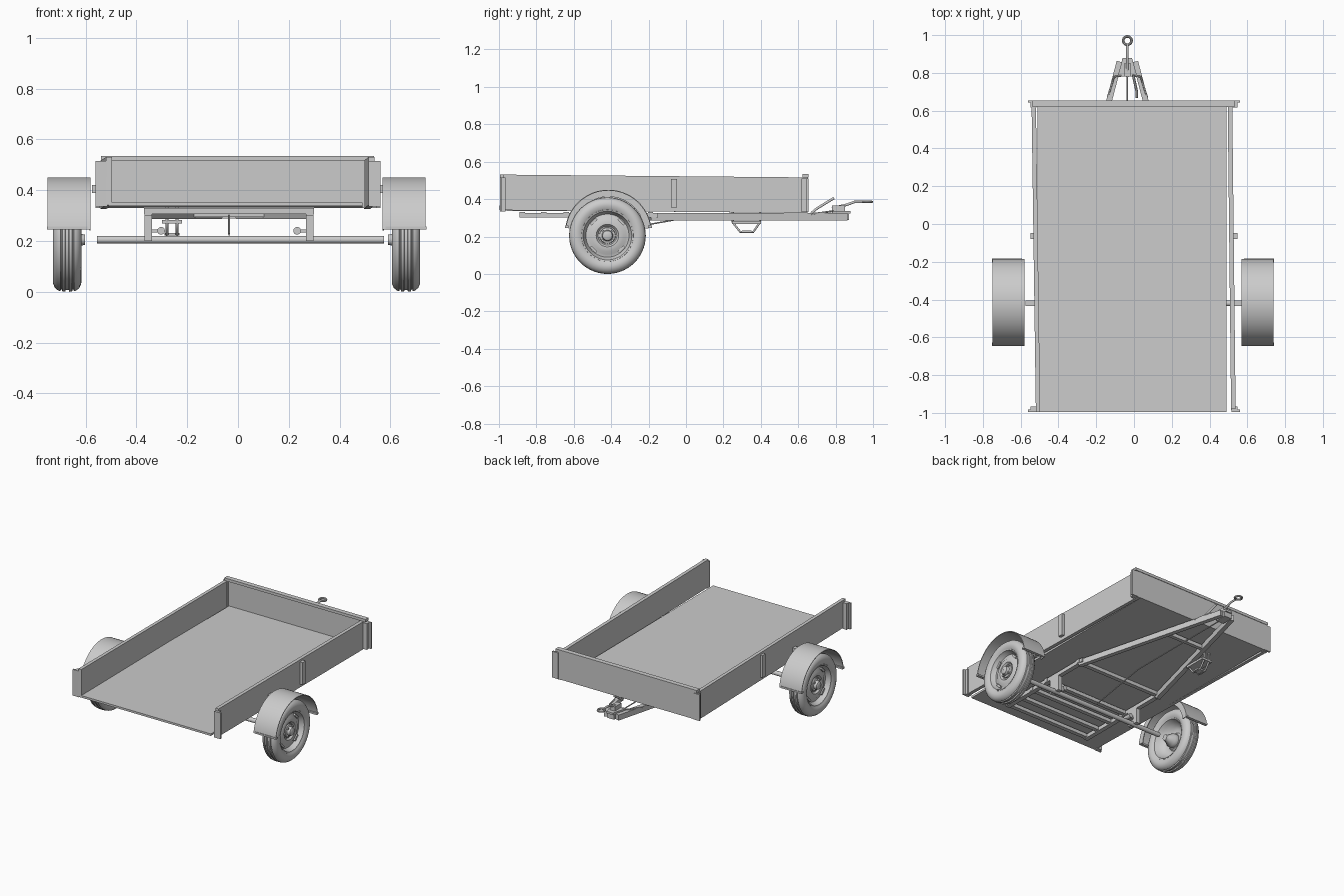
import bpy, bmesh
from math import sin, cos, pi, radians
from mathutils import Vector, Matrix

if "Cube" in bpy.data.objects:
    bpy.data.objects.remove(bpy.data.objects["Cube"])

CX = -0.035            # chassis centre line
WY, WZ = -0.42, 0.205  # wheel centre


def finish(name, bm, smooth=False):
    bmesh.ops.recalc_face_normals(bm, faces=bm.faces)
    me = bpy.data.meshes.new(name)
    bm.to_mesh(me)
    bm.free()
    ob = bpy.data.objects.new(name, me)
    bpy.context.collection.objects.link(ob)
    if smooth:
        bpy.context.view_layer.objects.active = ob
        ob.select_set(True)
        bpy.ops.object.shade_smooth_by_angle(angle=radians(35))
        ob.select_set(False)
    return ob


def axes(p, q):
    d = (q - p).normalized()
    up = Vector((0, 0, 1)) if abs(d.z) < 0.95 else Vector((0, 1, 0))
    s = d.cross(up).normalized()
    return d, s, s.cross(d)


def beam(name, p, q, w, h):
    """Rectangular bar from p to q, w wide and h high."""
    p, q = Vector(p), Vector(q)
    d, s, u = axes(p, q)
    bm = bmesh.new()
    bmesh.ops.create_cube(bm, size=1)
    for v in bm.verts:
        v.co = (p + q) / 2 + s * v.co.x * w + d * v.co.y * (q - p).length + u * v.co.z * h
    return finish(name, bm)


def box(name, lo, hi):
    x, z = (lo[0] + hi[0]) / 2, (lo[2] + hi[2]) / 2
    return beam(name, (x, lo[1], z), (x, hi[1], z), hi[0] - lo[0], hi[2] - lo[2])


def tube(name, p, q, r, n=20):
    p, q = Vector(p), Vector(q)
    d, s, u = axes(p, q)
    bm = bmesh.new()
    bmesh.ops.create_cone(bm, cap_ends=True, segments=n, radius1=r, radius2=r, depth=(q - p).length)
    for v in bm.verts:
        v.co = (p + q) / 2 + s * v.co.x + u * v.co.y + d * v.co.z
    return finish(name, bm, True)


def pipe(name, pts, r):
    """Bent round rod along a list of points."""
    cu = bpy.data.curves.new(name, 'CURVE')
    cu.dimensions = '3D'
    cu.bevel_depth, cu.bevel_resolution, cu.use_fill_caps = r, 3, True
    sp = cu.splines.new('POLY')
    sp.points.add(len(pts) - 1)
    for a, b in zip(sp.points, pts):
        a.co = (*b, 1)
    ob = bpy.data.objects.new(name, cu)
    bpy.context.collection.objects.link(ob)


def lathe(name, prof, c, side=1, a0=0, a1=360, n=56):
    """Spin a closed (x, radius) profile about the x axis."""
    full = a1 - a0 == 360
    bm = bmesh.new()
    rings = []
    for i in range(n if full else n + 1):
        a = radians(a0 + (a1 - a0) * i / n)
        rings.append([bm.verts.new((c[0] + side * x, c[1] + r * cos(a), c[2] + r * sin(a))) for x, r in prof])
    k = len(prof)
    for i in range(n):
        A, B = rings[i], rings[(i + 1) % len(rings)]
        for j in range(k):
            bm.faces.new((A[j], A[(j + 1) % k], B[(j + 1) % k], B[j]))
    if not full:
        bm.faces.new(rings[0])
        bm.faces.new(rings[-1])
    return finish(name, bm, True)


# Load bed: floor, slightly splayed sides, front board
beam("floor", (-0.01, -0.995, 0.345), (-0.01, 0.64, 0.338), 1.0, 0.014)
beam("left_side", (-0.508, -0.995, 0.436), (-0.531, 0.65, 0.421), 0.023, 0.19)
beam("right_side", (0.526, -0.98, 0.436), (0.508, 0.65, 0.421), 0.024, 0.19)
box("front_board", (-0.53, 0.63, 0.33), (0.51, 0.652, 0.52))
box("front_board_rail", (-0.54, 0.622, 0.515), (0.535, 0.655, 0.534))

# Posts and corner brackets along both sides
for side, nm in ((-1, "left"), (1, "right")):
    for y0, y1, z0, z1, tag in ((-0.995, -0.965, 0.335, 0.515, "rear"),
                                (-0.08, -0.047, 0.355, 0.508, "middle"),
                                (0.618, 0.655, 0.33, 0.51, "front")):
        a, b = sorted((side * 0.515, side * 0.548))
        box(f"{nm}_{tag}_post", (a, y0, z0), (b, y1, z1))
        if tag != "middle":
            a, b = sorted((side * 0.535, side * 0.562))
            yy = (y0, y0 + 0.012) if tag == "rear" else (y1 - 0.012, y1)
            box(f"{nm}_{tag}_post_flange", (a, yy[0], z0), (b, yy[1], z1))

# Chassis rails, A-frame drawbar, axle brackets
for s, nm in ((-1, "left"), (1, "right")):
    x = CX + s * 0.318
    beam(f"{nm}_rail", (x, -0.89, 0.314), (x, -0.15, 0.314), 0.03, 0.026)
    beam(f"{nm}_drawbar", (x, -0.19, 0.306), (CX + s * 0.042, 0.86, 0.306), 0.03, 0.038)
    box(f"{nm}_axle_bracket", (x - 0.015, -0.46, 0.20), (x + 0.015, -0.38, 0.305))
    tube(f"{nm}_bracket_pin", (x - s * 0.05, -0.45, 0.24), (x - s * 0.05, -0.39, 0.24), 0.015)
    beam(f"{nm}_pin_arm", (x - s * 0.01, -0.42, 0.24), (x - s * 0.05, -0.42, 0.24), 0.025, 0.012)
for i, y in enumerate((-0.875, -0.76, -0.64, -0.5, -0.19)):
    beam(f"cross_member_{i + 1}", (CX - 0.335, y, 0.318), (CX + 0.335, y, 0.318), 0.028, 0.024)
beam("drawbar_tie", (CX - 0.16, 0.45, 0.308), (CX + 0.16, 0.45, 0.308), 0.025, 0.025)
pipe("brake_rod", [(CX, 0.8, 0.30), (CX, 0.0, 0.30), (CX, -0.42, 0.225)], 0.004)

# Axle
tube("axle", (-0.555, WY, WZ), (0.575, WY, WZ), 0.015)

# Wheels, hubs and mudguards
half = [(0.042, 0.13), (0.05, 0.142), (0.056, 0.16), (0.055, 0.175), (0.048, 0.19), (0.036, 0.2),
        (0.027, 0.203), (0.025, 0.197), (0.021, 0.197), (0.019, 0.2045), (0.008, 0.205),
        (0.006, 0.198), (0.002, 0.198)]
tyre = half + [(-x, r) for x, r in reversed(half)]
rim = [(0.044, 0.14), (0.049, 0.138), (0.046, 0.13), (0.03, 0.124), (0.014, 0.115), (0.016, 0.1),
       (0.026, 0.085), (0.026, 0.06), (0.014, 0.05), (0.012, 0.001), (0.004, 0.001), (0.006, 0.05),
       (0.016, 0.06), (0.016, 0.08), (0.004, 0.1), (-0.02, 0.118), (-0.046, 0.13), (-0.049, 0.138), (-0.044, 0.14)]
hub = [(0.008, 0.045), (0.022, 0.042), (0.026, 0.03), (0.045, 0.026), (0.05, 0.018), (0.05, 0.001),
       (-0.07, 0.001), (-0.07, 0.02), (-0.05, 0.024), (-0.02, 0.045)]
guard = [(-0.092, 0.232), (0.077, 0.232), (0.077, 0.227), (-0.087, 0.227), (-0.087, 0.195), (-0.092, 0.195)]
for s, nm, x in ((-1, "left", -0.673), (1, "right", 0.662)):
    c = (x, WY, WZ)
    lathe(f"{nm}_tyre", tyre, c, s)
    lathe(f"{nm}_rim", rim, c, s)
    lathe(f"{nm}_hub", hub, c, s, n=28)
    for k in range(4):
        a = pi / 4 + k * pi / 2
        u, t = Vector((0, cos(a), sin(a))), Vector((0, -sin(a), cos(a)))
        m = Vector(c) + Vector((s * 0.019, 0, 0))
        beam(f"{nm}_rim_lug_{k + 1}", m + u * 0.105 - t * 0.022, m + u * 0.105 + t * 0.022, 0.014, 0.014)
        n0 = m + u * 0.036
        tube(f"{nm}_wheel_nut_{k + 1}", n0, n0 + Vector((s * 0.015, 0, 0)), 0.007, 6)
    lathe(f"{nm}_mudguard", guard, (x, -0.415, 0.218), s, 7, 173, 32)
    a, b = sorted((s * 0.515, s * 0.575))
    box(f"{nm}_mudguard_bracket", (a, -0.435, 0.39), (b, -0.405, 0.42))
    for e in (-1, 1):
        y = -0.415 + e * 0.222
        beam(f"{nm}_mudguard_lip_{e}", (x - 0.08, y, 0.252), (x + 0.08, y, 0.252), 0.02, 0.012)

# Spare bracket under the bed
for i, dy in enumerate((-0.02, 0.02)):
    x = -0.26 + dy
    pipe(f"under_bracket_{i + 1}", [(x, 0.25, 0.335), (x, 0.25, 0.275), (x, 0.29, 0.225),
                                    (x, 0.36, 0.225), (x, 0.395, 0.275), (x, 0.395, 0.335)], 0.006)
box("under_bracket_plate", (-0.29, 0.3, 0.222), (-0.23, 0.35, 0.232))
box("under_bracket_top", (-0.3, 0.245, 0.268), (-0.22, 0.4, 0.282))

# Coupling plate
bm = bmesh.new()
base = bm.faces.new([bm.verts.new((CX + x, y, 0.322)) for x, y in
                     ((-0.052, 0.78), (0.052, 0.78), (0.024, 0.88), (-0.024, 0.88))])
top = bmesh.ops.extrude_face_region(bm, geom=[base])
bmesh.ops.translate(bm, vec=(0, 0, 0.014), verts=[v for v in top["geom"] if isinstance(v, bmesh.types.BMVert)])
finish("coupling_plate", bm)
box("coupling_nose", (CX - 0.028, 0.79, 0.288), (CX + 0.028, 0.872, 0.322))
box("coupling_block", (CX - 0.018, 0.78, 0.33), (CX + 0.018, 0.85, 0.365))

# Tow rod with eye, and hand lever
pipe("tow_rod", [(CX, 0.78, 0.352), (CX, 0.86, 0.37), (CX, 0.9, 0.385), (CX, 0.955, 0.385)], 0.007)
bpy.ops.mesh.primitive_torus_add(major_radius=0.022, minor_radius=0.007, major_segments=28,
                                 minor_segments=10, location=(CX, 0.971, 0.385))
bpy.context.object.name = "tow_eye"
bpy.ops.object.shade_smooth_by_angle()
pipe("hand_lever", [(CX + 0.05, 0.67, 0.325), (CX + 0.05, 0.7, 0.35), (CX + 0.03, 0.79, 0.405)], 0.007)
for s, nm in ((-1, "left"), (1, "right")):
    pipe(f"{nm}_drawbar_handle", [(CX + s * 0.105, 0.67, 0.32), (CX + s * 0.07, 0.78, 0.335),
                                  (CX + s * 0.03, 0.785, 0.335)], 0.005)
